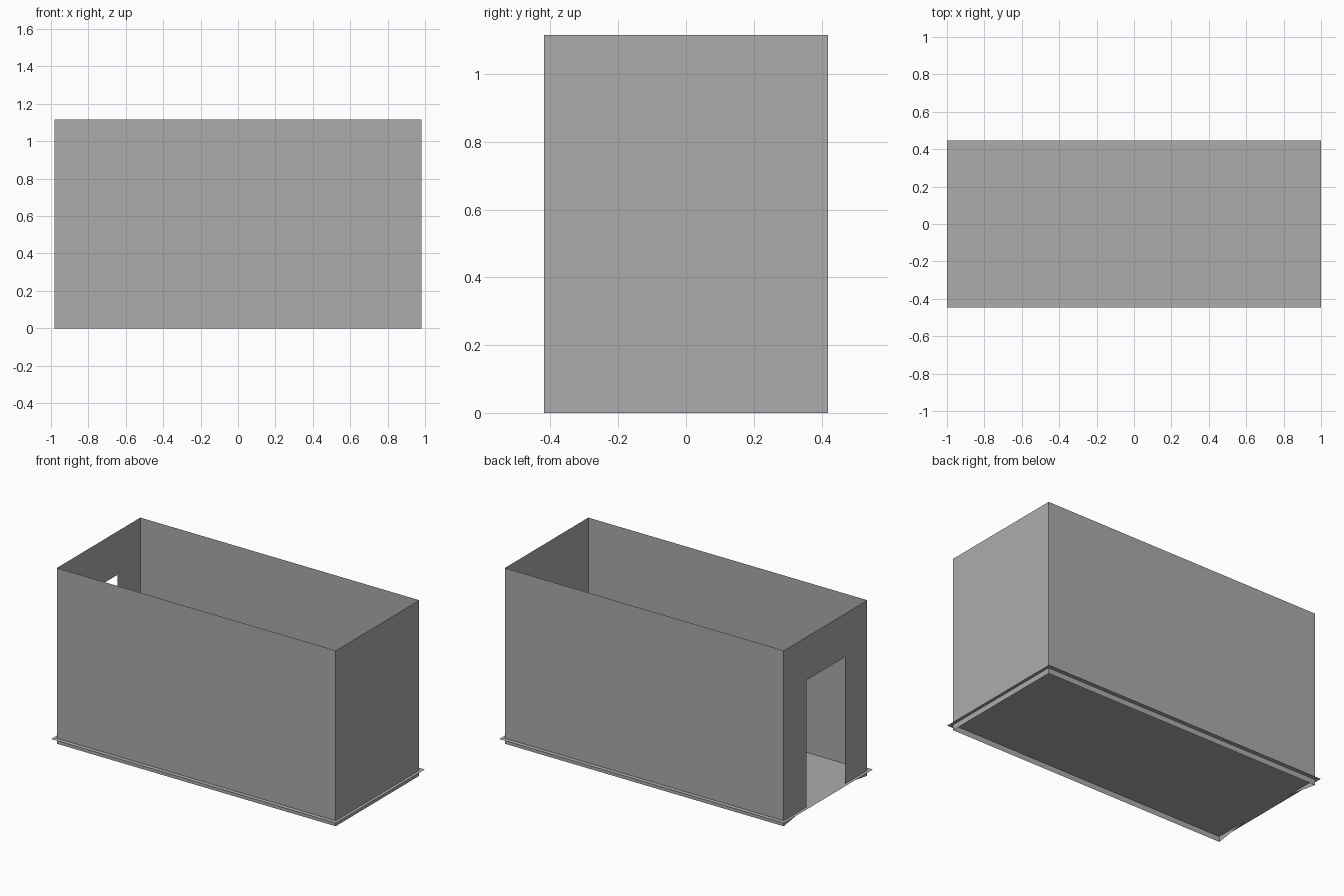
import bpy, bmesh

if "Cube" in bpy.data.objects:
    bpy.data.objects.remove(bpy.data.objects["Cube"], do_unlink=True)

# One plain grey for every surface
COLOUR = (0.414, 0.414, 0.414, 1)
grey = bpy.data.materials.new("mid_grey")
grey.use_nodes = True
grey.diffuse_color = COLOUR
grey.node_tree.nodes["Principled BSDF"].inputs["Base Color"].default_value = COLOUR


def panel(name, points):
    """Single flat sheet with the given outline."""
    bm = bmesh.new()
    bm.faces.new([bm.verts.new(p) for p in points])
    mesh = bpy.data.meshes.new(name)
    bm.to_mesh(mesh)
    bm.free()
    mesh.materials.append(grey)
    obj = bpy.data.objects.new(name, mesh)
    bpy.context.collection.objects.link(obj)
    return obj


X, Y, TOP = 0.98, 0.419, 1.116
DOOR_FRONT, DOOR_BACK, DOOR_TOP = -0.197, 0.192, 0.84
FLOOR_X, FLOOR_Y, FLOOR_Z = 1.0, 0.447, 0.035

# Floor sheet, overhanging the walls a little
panel("floor", [(-FLOOR_X, -FLOOR_Y, FLOOR_Z), (FLOOR_X, -FLOOR_Y, FLOOR_Z),
                (FLOOR_X, FLOOR_Y, FLOOR_Z), (-FLOOR_X, FLOOR_Y, FLOOR_Z)])

# Long walls and the closed end wall, facing outwards
panel("front_wall", [(-X, -Y, 0), (X, -Y, 0), (X, -Y, TOP), (-X, -Y, TOP)])
panel("back_wall", [(X, Y, 0), (-X, Y, 0), (-X, Y, TOP), (X, Y, TOP)])
panel("closed_end_wall", [(X, -Y, 0), (X, Y, 0), (X, Y, TOP), (X, -Y, TOP)])

# End wall with a doorway; its bottom edge slopes up to the floor at the door
outline = [(Y, 0), (DOOR_BACK, FLOOR_Z), (DOOR_BACK, DOOR_TOP), (DOOR_FRONT, DOOR_TOP),
           (DOOR_FRONT, FLOOR_Z), (-Y, 0), (-Y, TOP), (Y, TOP)]
panel("doorway_end_wall", [(-X, y, z) for y, z in outline])
